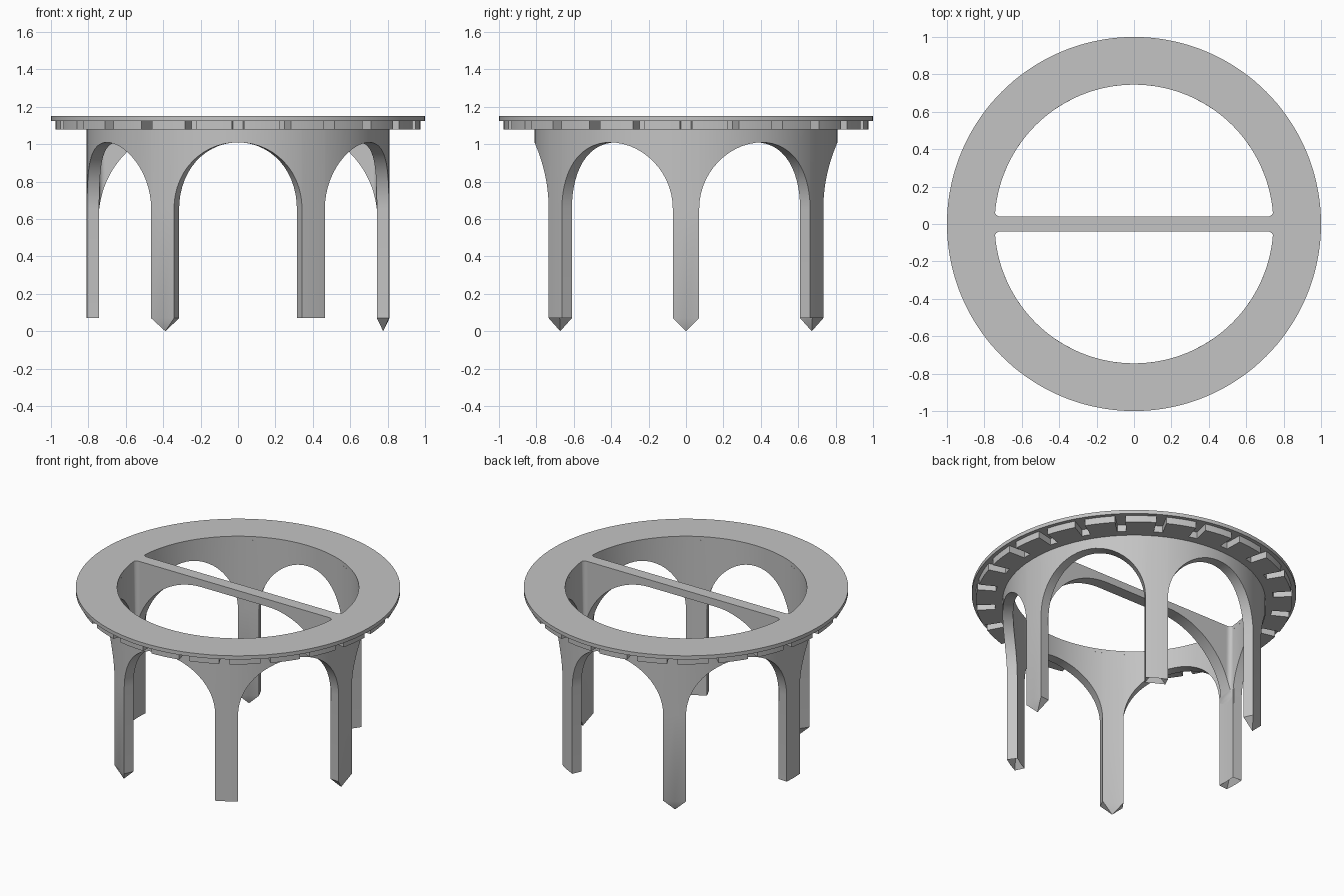
import bpy, bmesh
from math import sin, cos, pi, radians, sqrt

if "Cube" in bpy.data.objects:
    bpy.data.objects.remove(bpy.data.objects["Cube"], do_unlink=True)

# Overall sizes
R_IN, R_WALL, R_LIP, R_RIB, R_TOP = 0.745, 0.81, 0.86, 0.975, 1.0
Z_FOOT, Z_SPRING, Z_RIB, Z_PLATE, Z_TOP = 0.07, 0.655, 1.08, 1.125, 1.15
ARCH_RISE = 0.355
LEG_HALF = radians(5)

grey = bpy.data.materials.new("light_grey")
grey.use_nodes = True
colour = (0.55, 0.55, 0.55, 1)
grey.diffuse_color = colour
grey.node_tree.nodes["Principled BSDF"].inputs["Base Color"].default_value = colour


def finish(bm, name):
    bmesh.ops.recalc_face_normals(bm, faces=bm.faces[:])
    mesh = bpy.data.meshes.new(name)
    bm.to_mesh(mesh)
    bm.free()
    mesh.materials.append(grey)
    obj = bpy.data.objects.new(name, mesh)
    bpy.context.collection.objects.link(obj)
    bpy.ops.object.select_all(action='DESELECT')
    obj.select_set(True)
    bpy.context.view_layer.objects.active = obj
    bpy.ops.object.shade_smooth_by_angle(angle=radians(30))
    return obj


def panels(bm, r, columns, top):
    """Upright quads around the axis; columns are (angle, bottom height)."""
    for (a, low_a), (b, low_b) in zip(columns, columns[1:]):
        corners = [(a, low_a), (b, low_b), (b, top), (a, top)]
        bm.faces.new([bm.verts.new((r * cos(t), r * sin(t), z)) for t, z in corners])


def arc(start, end, n, z):
    return [(start + (end - start) * i / n, z) for i in range(n + 1)]


def thicken(bm, r_out, r_in):
    """Turn the sheet at r_out into a solid reaching inward to r_in."""
    bmesh.ops.remove_doubles(bm, verts=bm.verts[:], dist=1e-4)
    made = bmesh.ops.extrude_face_region(bm, geom=bm.faces[:], use_keep_orig=True)
    for v in made["geom"]:
        if isinstance(v, bmesh.types.BMVert):
            v.co.x *= r_in / r_out
            v.co.y *= r_in / r_out


def ring(name, r_out, r_in, low, top):
    bm = bmesh.new()
    panels(bm, r_out, arc(0, 2 * pi, 144, low), top)
    thicken(bm, r_out, r_in)
    return finish(bm, name)


# Flat top ring and the narrow lip beneath it
ring("top_ring", R_TOP, R_IN, Z_PLATE, Z_TOP)
ring("under_lip", R_LIP, R_WALL - 0.01, Z_RIB, Z_PLATE)

# Blocks under the rim, separated by radial grooves
bm = bmesh.new()
pitch, gap = radians(15), radians(1.87)
for k in range(24):
    panels(bm, R_RIB, arc(k * pitch + gap, (k + 1) * pitch - gap, 6, Z_RIB), Z_PLATE)
thicken(bm, R_RIB, R_LIP - 0.001)
finish(bm, "rim_blocks")

# Round wall with six arches and six legs
bm = bmesh.new()
steps = 28
half_arch = pi / 6 - LEG_HALF
for k in range(6):
    leg = k * pi / 3
    panels(bm, R_WALL, arc(leg - LEG_HALF, leg + LEG_HALF, 2, Z_SPRING), Z_PLATE)
    panels(bm, R_WALL, arc(leg - LEG_HALF, leg + LEG_HALF, 2, Z_FOOT), Z_SPRING)
    mid = leg + pi / 6
    arch = [(mid - half_arch * cos(pi * i / steps), Z_SPRING + ARCH_RISE * sin(pi * i / steps))
            for i in range(steps + 1)]
    panels(bm, R_WALL, arch, Z_PLATE)
thicken(bm, R_WALL, R_IN)

# Feet: points and matching sockets on alternate legs
soles = [f for f in bm.faces if all(abs(v.co.z - Z_FOOT) < 1e-4 for v in f.verts)]
soles = bmesh.ops.dissolve_faces(bm, faces=soles, use_verts=False)["region"]
centres = bmesh.ops.poke(bm, faces=soles)["verts"]
for v in centres:
    pointed = v.co.x > 0.6 or -0.6 < v.co.x < 0
    v.co.z = 0 if pointed else 2 * Z_FOOT
finish(bm, "arched_wall_and_legs")

# Cross bar with arched underside and rounded ends
bm = bmesh.new()
BAR_HALF, FILLET, BEND = 0.04, 0.03, 0.5
right = []
for i in range(33):
    t = pi / 2 * i / 32
    x = R_IN - BEND + BEND * sin(t)
    into = min(max(x - (R_IN - FILLET), 0), FILLET)
    right.append((x, BAR_HALF + FILLET - sqrt(max(FILLET ** 2 - into ** 2, 0)), 0.6 + BEND * cos(t)))
sections = [(-x, w, z) for x, w, z in reversed(right)] + right
loops = [[bm.verts.new(p) for p in ((x, -w, z), (x, w, z), (x, w, Z_TOP), (x, -w, Z_TOP))]
         for x, w, z in sections]
for a, b in zip(loops, loops[1:]):
    for i in range(4):
        j = (i + 1) % 4
        bm.faces.new((a[i], a[j], b[j], b[i]))
bm.faces.new(loops[0])
bm.faces.new(loops[-1])
finish(bm, "cross_bar")
